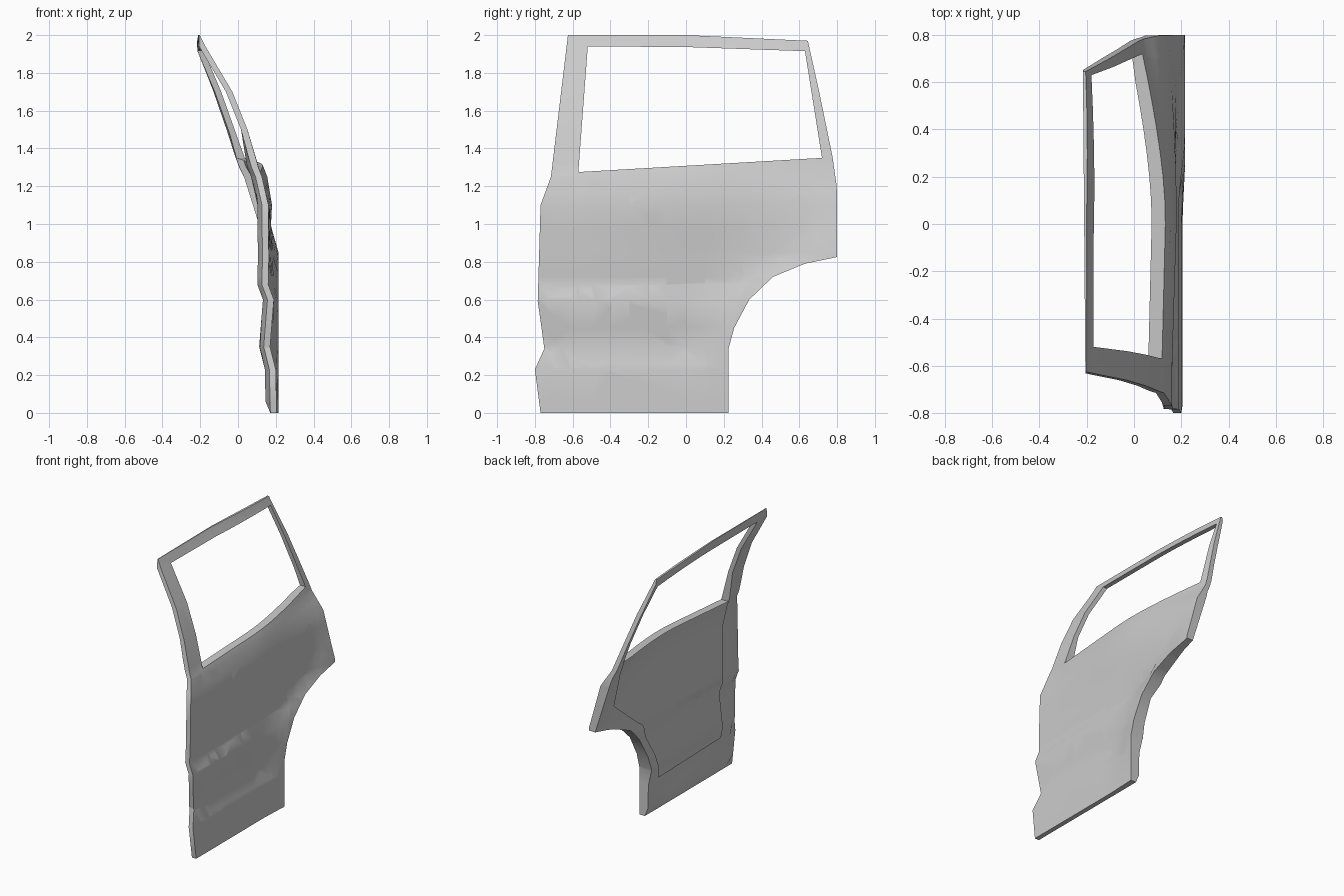
import bpy, bmesh, math

cube = bpy.data.objects.get("Cube")
if cube:
    bpy.data.objects.remove(cube, do_unlink=True)

# Outlines as (y, z) points in side elevation
FRONT = [(-.77, 0), (-.8, .23), (-.75, .34), (-.765, .45), (-.785, .59), (-.77, 1.1), (-.715, 1.25)]
ARCH = [(.225, 0), (.225, .34), (.255, .45), (.335, .6), (.46, .72), (.63, .79), (.8, .825)]
REAR = [(.798, 1.2), (.775, 1.36)]
ROOF_FRONT, ROOF_MID, ROOF_REAR = (-.625, 2), (0, 2), (.645, 1.97)
WIN = [(-.57, 1.275), (.72, 1.35), (.63, 1.915), (0, 1.937), (-.52, 1.94)]
# Lower edge of the opening in the inner side
OPENING = [(.65, .97), (.33, .71), (.18, .44), (.12, .25), (-.58, .27), (-.56, .65)]

# Sideways bulge as (z, x) at the front and rear of the door
BULGE_FRONT = [(0, .205), (.23, .2), (.35, .17), (.6, .19), (.68, .16), (.85, .166),
               (1.1, .18), (1.25, .155), (1.32, .128), (1.5, .05), (1.7, -.03),
               (1.94, -.172), (2, -.202)]
BULGE_REAR = [(0, .215), (.83, .215), (.97, .18), (1.17, .125), (1.3, .04), (1.35, .02),
              (1.97, -.213)]


def clamp(v):
    return max(0.0, min(1.0, v))


def interp(points, z):
    for (a, p), (b, q) in zip(points, points[1:]):
        if z <= b:
            return p + (q - p) * clamp((z - a) / (b - a))
    return points[-1][1]


def skin(y, z):
    # Shoulder tucks in towards the front edge
    tuck = .028 * clamp(-y / .6) * clamp((z - .8) / .45) * clamp((1.5 - z) / .2)
    t = clamp((y - .1) / .7) ** 1.5
    return (interp(BULGE_FRONT, z) - tuck) * (1 - t) + interp(BULGE_REAR, z) * t


def outer_x(y, z):
    # Skin flares outward towards the wheel arch
    arch_y = interp([(pz, py) for py, pz in ARCH], z)
    flare = clamp(1 - (arch_y - y) / .2) * clamp((.97 - z) / .14)
    return skin(y, z) * (1 - flare) + .215 * flare


def inner_x(y, z):
    # Thin at the edges and the window frame, thicker in the body
    front_y = interp([(pz, py) for py, pz in FRONT], z)
    body = clamp(min((y - front_y) / .07, (.8 - y) / .15))
    body *= clamp((1.47 - z) / .15) * clamp(z / .06)
    x = max(skin(y, z) - .034 - .024 * body, -.211 - .008 * y)
    # Straight flange behind the rear shoulder
    return min(x, .316 * (1.35 - z)) if y > .64 and .8 < z < 1.35 else x


# Flat sheet: opening, lower border and window frame
sections = [
    WIN[:2] + OPENING,
    FRONT + [WIN[0], OPENING[5], OPENING[4]],
    [FRONT[0], OPENING[4], OPENING[3], ARCH[0]],
    ARCH + REAR + [WIN[1]] + OPENING[:4],
    [FRONT[-1], ROOF_FRONT, WIN[4], WIN[0]],
    [ROOF_FRONT, ROOF_MID, ROOF_REAR, WIN[2], WIN[3], WIN[4]],
    [ROOF_REAR, (.705, 1.7), REAR[1], WIN[1], WIN[2]],
]
bm = bmesh.new()
corners = {}
for i, section in enumerate(sections):
    for p in section:
        if p not in corners:
            corners[p] = bm.verts.new((0, *p))
    face = bm.faces.new([corners[p] for p in section])
    face.material_index = 1 if i == 0 else 0
bmesh.ops.recalc_face_normals(bm, faces=bm.faces)
bmesh.ops.triangulate(bm, faces=bm.faces)

# Cut the sheet into a grid that follows the bulge
cuts = [((0, 0, z), (0, 0, 1)) for z, _ in BULGE_FRONT[1:-1] + BULGE_REAR[1:5]]
cuts += [((0, 0, z), (0, 0, 1)) for z in (.06, .45, .72)]
cuts += [((0, -.7 + .1 * i, 0), (0, 1, 0)) for i in range(15)]
for co, no in cuts:
    bmesh.ops.bisect_plane(bm, geom=bm.verts[:] + bm.edges[:] + bm.faces[:],
                           dist=.001, plane_co=co, plane_no=no)

# Remove leftover diagonals so the grid shades evenly
bmesh.ops.dissolve_edges(bm, use_verts=False, edges=[
    e for e in bm.edges if len(e.link_faces) == 2
    and e.link_faces[0].material_index == e.link_faces[1].material_index
    and min(abs(e.verts[0].co[i] - e.verts[1].co[i]) for i in (1, 2)) > .002])

# Thicken into a hollow shell, open on the inner side
outer = set(bm.verts)
bmesh.ops.extrude_face_region(bm, geom=bm.faces[:], use_keep_orig=True)
bmesh.ops.delete(bm, context='FACES', geom=[
    f for f in bm.faces if f.material_index == 1 and not outer & set(f.verts)])
for v in bm.verts:
    shape = outer_x if v in outer else inner_x
    v.co.x = shape(v.co.y, v.co.z)
for f in bm.faces:
    f.material_index = 0
bmesh.ops.recalc_face_normals(bm, faces=bm.faces)

mesh = bpy.data.meshes.new("rear_door")
bm.to_mesh(mesh)
bm.free()
door = bpy.data.objects.new("rear_door", mesh)
bpy.context.collection.objects.link(door)

# Plain grey paint
paint = bpy.data.materials.new("grey_paint")
paint.use_nodes = True
paint.diffuse_color = (.6, .6, .6, 1)
paint.node_tree.nodes["Principled BSDF"].inputs["Base Color"].default_value = (.6, .6, .6, 1)
mesh.materials.append(paint)

bpy.ops.object.select_all(action='DESELECT')
door.select_set(True)
bpy.context.view_layer.objects.active = door
bpy.ops.object.shade_smooth_by_angle(angle=math.radians(35))
